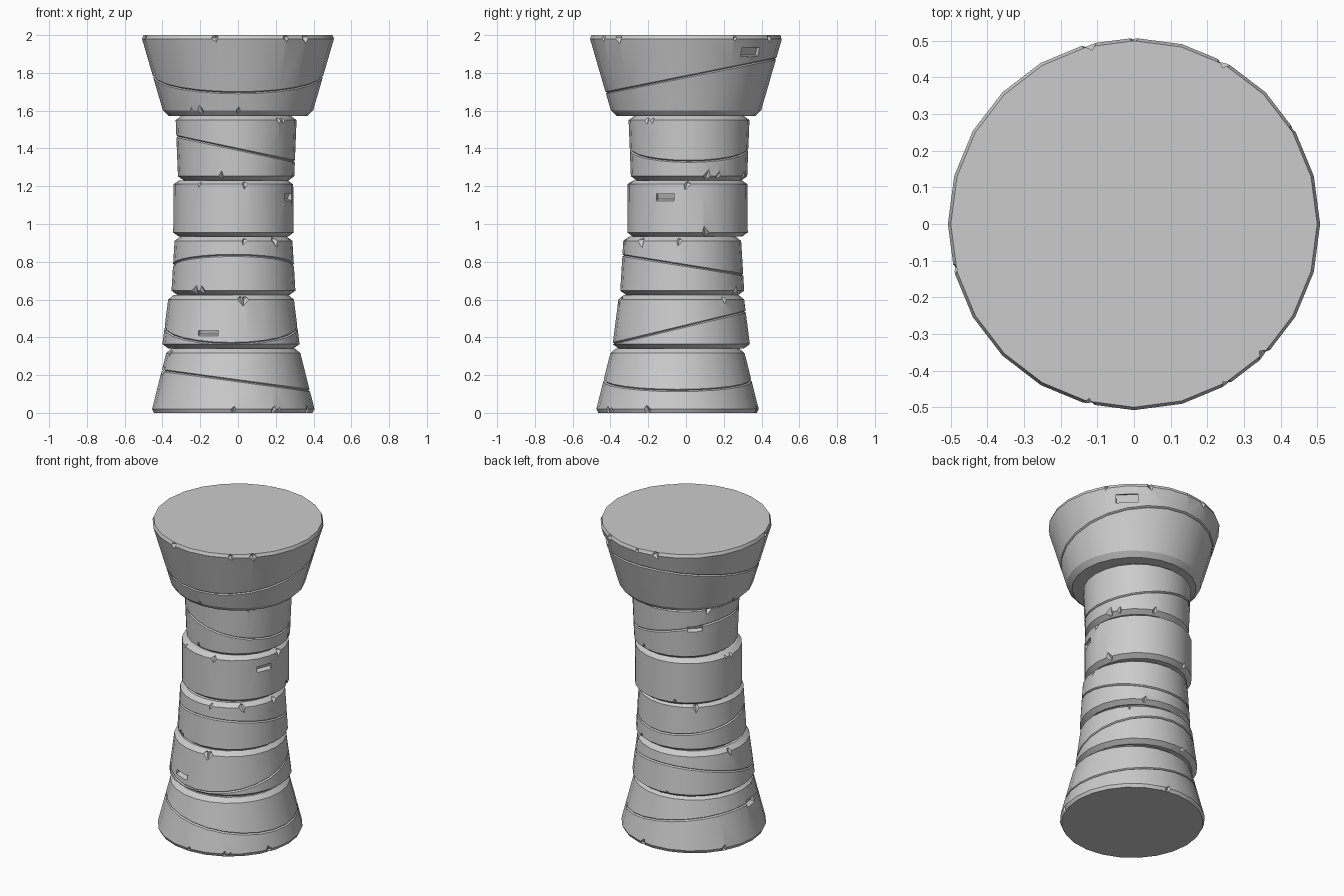
import bpy, bmesh, math, random
from mathutils import Vector, Matrix

if "Cube" in bpy.data.objects:
    bpy.data.objects.remove(bpy.data.objects["Cube"])

random.seed(4)
SIDES = 24


def drum(bm, cx, cy, rings):
    """Lathe a closed stone drum from (radius, z) rings."""
    loops = []
    for r, z in rings:
        loops.append([bm.verts.new((cx + r * math.cos(2 * math.pi * i / SIDES),
                                    cy + r * math.sin(2 * math.pi * i / SIDES), z))
                      for i in range(SIDES)])
    for a, b in zip(loops, loops[1:]):
        for i in range(SIDES):
            j = (i + 1) % SIDES
            bm.faces.new((a[i], a[j], b[j], b[i]))
    bm.faces.new(loops[0][::-1])
    bm.faces.new(loops[-1])


def crack(bm, cx, cy, z0, sx, sy):
    """Thin tilted groove running round the drum."""
    n = Vector((-sx, -sy, 1)).normalized()
    p = Vector((0, 0, z0))
    for d in (-0.006, 0, 0.006):
        bmesh.ops.bisect_plane(bm, geom=bm.verts[:] + bm.edges[:] + bm.faces[:],
                               plane_co=p + n * d, plane_no=n)
    for v in bm.verts:
        if abs((v.co - p).dot(n)) < 1e-4:
            out = Vector((v.co.x - cx, v.co.y - cy, 0)).normalized()
            v.co -= out * 0.008


def place(cx, cy, r, z, deg):
    a = math.radians(deg)
    return (Matrix.Translation((cx + r * math.cos(a), cy + r * math.sin(a), z))
            @ Matrix.Rotation(a, 4, 'Z'))


def nick(bm, m):
    """Octahedral cutter for a chipped edge."""
    s = random.uniform(0.7, 1.2)
    m = m @ Matrix.Rotation(random.uniform(-0.4, 0.4), 4, 'X')
    bmesh.ops.create_uvsphere(bm, u_segments=4, v_segments=2, radius=1,
                              matrix=m @ Matrix.Diagonal((0.026 * s, 0.024 * s, 0.042 * s, 1)))


def gouge(bm, m, w, h):
    """Slanted block cutter for a chip in the face."""
    m = m @ Matrix.Rotation(0.35, 4, 'Y')
    bmesh.ops.create_cube(bm, size=1, matrix=m @ Matrix.Diagonal((0.05, w, h, 1)))


# name, centre, z range, bottom/top radius, chamfers, crack (z, x slope, y slope),
# bottom nick angles, top nick angles, gouges (angle, z, width, height)
DRUMS = [
    ("base_drum", (-0.025, -0.045), (0, 0.342), (0.43, 0.355), (0.02, 0.025),
     (0.17, -0.135, 0), (270, 300, 305, 338, 80, 150), (200,),
     [(188, 0.22, 0.09, 0.035)]),
    ("lower_drum", (-0.037, -0.025), (0.342, 0.625), (0.363, 0.333), (0.022, 0.025),
     (0.46, 0, 0.24), (100,), (279, 283, 43, 165),
     [(250, 0.42, 0.11, 0.025)]),
    ("lower_middle_drum", (-0.024, -0.02), (0.625, 0.933), (0.328, 0.312), (0.022, 0.022),
     (0.78, 0, -0.16), (231, 240, 60), (281, 315, 357, 130), []),
    ("upper_middle_drum", (-0.024, 0.008), (0.933, 1.231), (0.319, 0.317), (0.022, 0.02),
     None, (18, 110), (281, 235, 0, 170, 178),
     [(-22, 1.14, 0.10, 0.035)]),
    ("upper_drum", (-0.01, 0.016), (1.231, 1.572), (0.308, 0.32), (0.022, 0.022),
     (1.395, -0.21, 0), (255, 18, 30, 70), (315, 322, 150),
     [(135, 1.43, 0.09, 0.03)]),
    ("capital_drum", (0, 0), (1.572, 2.0), (0.398, 0.508), (0.03, 0.02),
     (1.78, 0, 0.2), (231, 240, 270, 170), (90, 104, 61, 31, -45, -60, 256, 194),
     [(45, 1.91, 0.13, 0.05)]),
]

for name, (cx, cy), (z0, z1), (r0, r1), (c0, c1), line, low, high, chips in DRUMS:
    # drum body with chamfered rims
    bm = bmesh.new()
    inset0 = 0.01 if z0 == 0 else 0.03
    inset1 = 0.008 if z1 == 2.0 else 0.03
    drum(bm, cx, cy, [(r0 - inset0, z0), (r0, z0 + c0), (r1, z1 - c1), (r1 - inset1, z1)])
    if line:
        crack(bm, cx, cy, *line)
    mesh = bpy.data.meshes.new(name)
    bm.to_mesh(mesh)
    bm.free()
    ob = bpy.data.objects.new(name, mesh)
    bpy.context.collection.objects.link(ob)

    # weathering chips
    bm = bmesh.new()
    for a in low:
        nick(bm, place(cx, cy, r0 + 0.002, z0 + c0 * 0.6, a))
    for a in high:
        nick(bm, place(cx, cy, r1 + 0.002, z1 - c1 * 0.6, a))
    for a, z, w, h in chips:
        r = r0 + (r1 - r0) * (z - z0) / (z1 - z0)
        gouge(bm, place(cx, cy, r, z, a), w, h)
    cut_mesh = bpy.data.meshes.new(name + "_cutter")
    bm.to_mesh(cut_mesh)
    bm.free()
    cutter = bpy.data.objects.new(name + "_cutter", cut_mesh)
    bpy.context.collection.objects.link(cutter)
    cutter.hide_render = True

    mod = ob.modifiers.new("chips", 'BOOLEAN')
    mod.operation = 'DIFFERENCE'
    mod.solver = 'EXACT'
    mod.use_self = True
    mod.object = cutter
    bpy.ops.object.select_all(action='DESELECT')
    ob.select_set(True)
    bpy.context.view_layer.objects.active = ob
    bpy.ops.object.modifier_apply(modifier=mod.name)
    bpy.data.objects.remove(cutter)
    bpy.ops.object.shade_smooth_by_angle(angle=math.radians(25))
